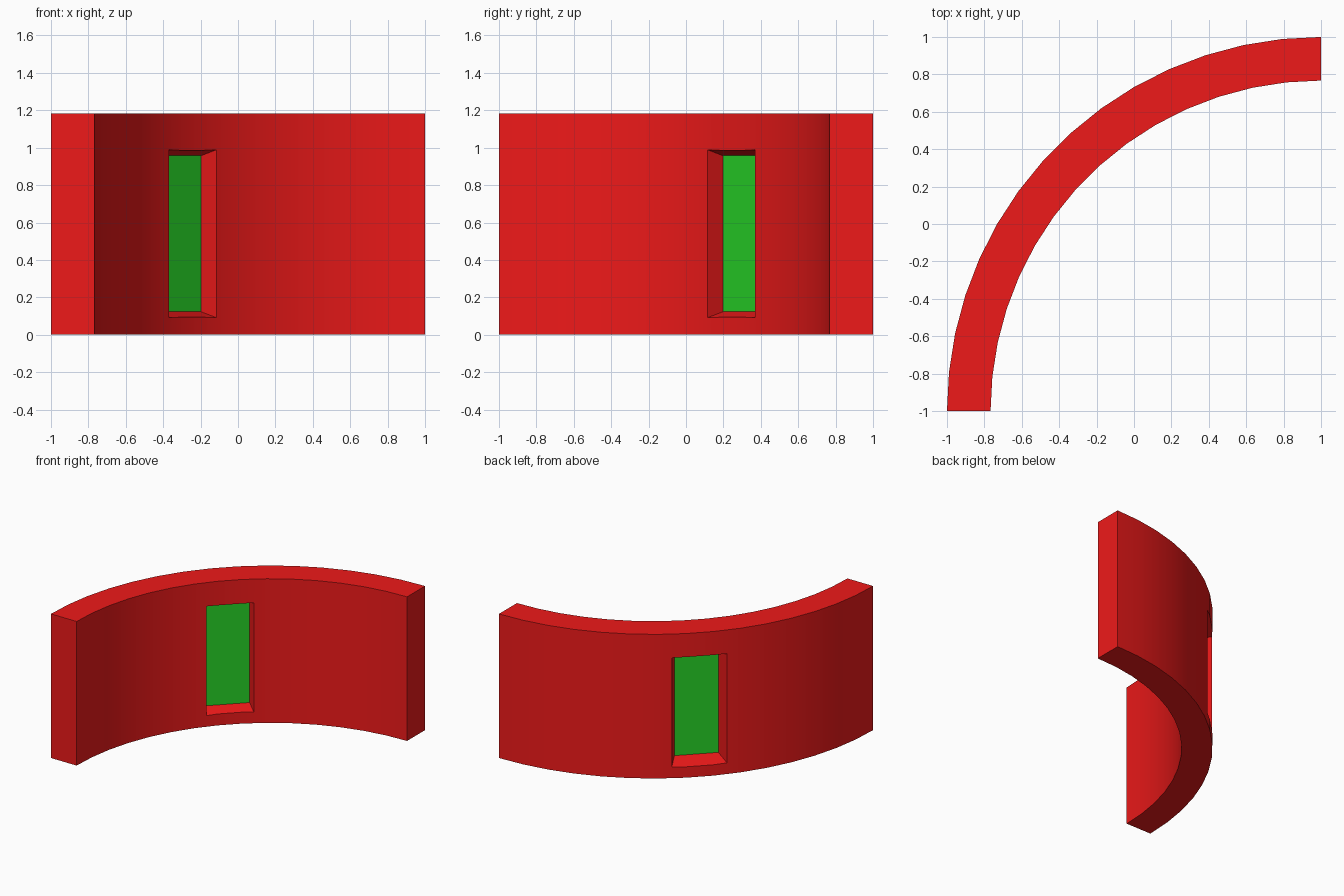
import bpy
from math import sin, cos, radians, sqrt

if "Cube" in bpy.data.objects:
    bpy.data.objects.remove(bpy.data.objects["Cube"])

R_OUT, R_IN, HEIGHT, SEGS = 2.0, 1.767, 1.184, 15
Z_MID = 0.54


def material(name, rgb):
    m = bpy.data.materials.new(name)
    m.diffuse_color = (*rgb, 1)
    m.use_nodes = True
    m.node_tree.nodes["Principled BSDF"].inputs["Base Color"].default_value = m.diffuse_color
    return m


def mesh_object(name, verts, faces, mat):
    me = bpy.data.meshes.new(name)
    me.from_pydata(verts, [], faces)
    me.materials.append(mat)
    ob = bpy.data.objects.new(name, me)
    bpy.context.collection.objects.link(ob)
    return ob


def window_ring(d, half_w, half_h):
    """Rectangle square to the wall's middle, at distance d from the arc centre."""
    k = 1 / sqrt(2)
    return [(1 + (u - d) * k, -1 + (u + d) * k, Z_MID + z)
            for u, z in ((-half_w, -half_h), (half_w, -half_h),
                         (half_w, half_h), (-half_w, half_h))]


def bridge(rings):
    """Quads joining a list of four-point rings, with both ends capped."""
    verts = [v for r in rings for v in r]
    n = len(rings)
    faces = [(4*i + j, 4*i + (j+1) % 4, 4*i + 4 + (j+1) % 4, 4*i + 4 + j)
             for i in range(n - 1) for j in range(4)]
    faces += [(3, 2, 1, 0), tuple(4*(n-1) + j for j in range(4))]
    return verts, faces


def fix_normals(ob):
    import bmesh
    bm = bmesh.new()
    bm.from_mesh(ob.data)
    bmesh.ops.recalc_face_normals(bm, faces=bm.faces)
    bm.to_mesh(ob.data)
    bm.free()


red = material("wall_red", (0.86, 0.01, 0.01))
green = material("pane_green", (0.02, 0.65, 0.02))

# Quarter-circle wall
rings = []
for i in range(SEGS + 1):
    a = radians(90 * i / SEGS)
    rings.append([(1 - r * cos(a), -1 + r * sin(a), z)
                  for r, z in ((R_IN, 0), (R_OUT, 0), (R_OUT, HEIGHT), (R_IN, HEIGHT))])
wall = mesh_object("curved_wall", *bridge(rings), red)
fix_normals(wall)

# Window opening, splayed to both sides
cutter = mesh_object("window_cutter", *bridge([
    window_ring(1.70, 0.187, 0.466),
    window_ring(1.86, 0.166, 0.417),
    window_ring(2.05, 0.230, 0.464)]), red)
fix_normals(cutter)
cutter.hide_render = True
mod = wall.modifiers.new("window", 'BOOLEAN')
mod.operation, mod.solver, mod.object = 'DIFFERENCE', 'EXACT', cutter
bpy.context.view_layer.objects.active = wall
wall.select_set(True)
bpy.ops.object.modifier_apply(modifier=mod.name)
bpy.data.objects.remove(cutter)
bpy.ops.object.shade_smooth_by_angle(angle=radians(20))

# Window pane
mesh_object("window_pane", window_ring(1.86, 0.166, 0.417), [(0, 1, 2, 3)], green)
